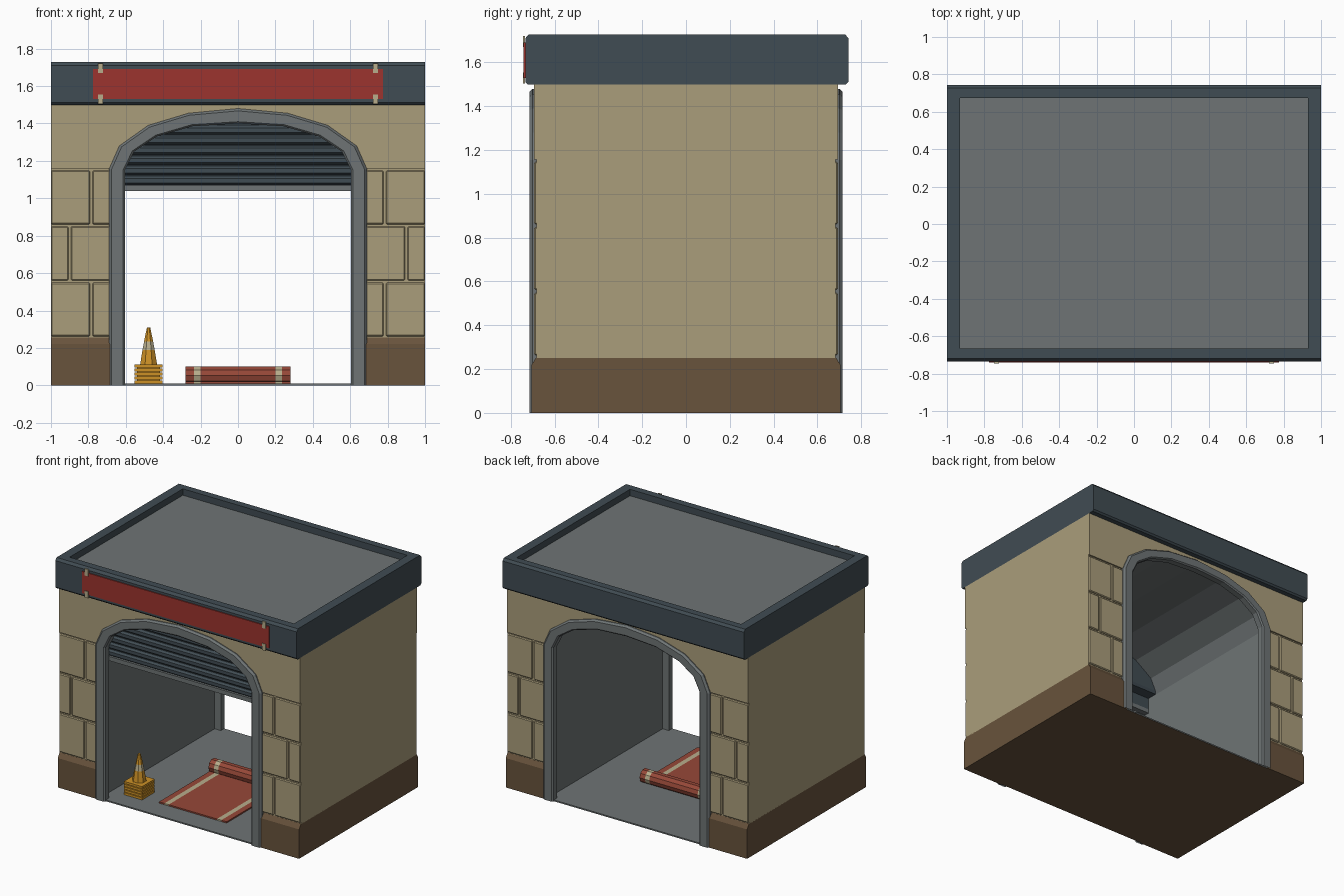
import bpy, bmesh, math
from mathutils import Vector

if "Cube" in bpy.data.objects:
    bpy.data.objects.remove(bpy.data.objects["Cube"], do_unlink=True)


def material(name, r, g, b):
    lin = [((c / 255 + 0.055) / 1.055) ** 2.4 for c in (r, g, b)] + [1]
    m = bpy.data.materials.new(name)
    m.use_nodes = True
    m.diffuse_color = lin
    m.node_tree.nodes["Principled BSDF"].inputs["Base Color"].default_value = lin
    return m


SAND = material("sandstone", 170, 157, 123)
BROWN = material("brown plinth", 104, 83, 60)
SLATE = material("slate blue", 64, 76, 83)
GREY = material("concrete grey", 110, 116, 117)
RED = material("banner red", 156, 52, 46)
RUG = material("rug red", 150, 72, 56)
ORANGE = material("cone orange", 205, 145, 38)
CREAM = material("cream", 184, 174, 140)


def finish(name, bm, mats, rule=None):
    bmesh.ops.recalc_face_normals(bm, faces=bm.faces[:])
    bm.normal_update()
    if rule:
        for f in bm.faces:
            f.material_index = rule(f.calc_center_median(), f.normal)
    me = bpy.data.meshes.new(name)
    bm.to_mesh(me)
    bm.free()
    for m in mats:
        me.materials.append(m)
    ob = bpy.data.objects.new(name, me)
    bpy.context.collection.objects.link(ob)
    return ob


def loft(name, rings, mats, rule=None, cap=True, closed=True):
    """Bridge successive point rings and optionally cap both ends."""
    bm = bmesh.new()
    vs = [[bm.verts.new(p) for p in ring] for ring in rings]
    n = len(rings[0])
    for a, b in zip(vs, vs[1:]):
        for i in range(n if closed else n - 1):
            j = (i + 1) % n
            bm.faces.new((a[i], a[j], b[j], b[i]))
    if cap:
        bm.faces.new(vs[0])
        bm.faces.new(vs[-1])
    return finish(name, bm, mats, rule)


def rect(x0, x1, y0, y1, z):
    return [(x0, y0, z), (x1, y0, z), (x1, y1, z), (x0, y1, z)]


def box(name, x, y, z, mats, rule=None, bevel=0):
    ob = loft(name, [rect(*x, *y, z[0]), rect(*x, *y, z[1])], mats, rule)
    if bevel:
        mod = ob.modifiers.new("edge", "BEVEL")
        mod.width, mod.segments = bevel, 1
    return ob


def prism_x(name, profile, x0, x1, mats, rule=None):
    return loft(name, [[(x, y, z) for y, z in profile] for x in (x0, x1)], mats, rule)


# Arch shape: t = 0 is the inner edge of the frame, t = 1 the outer edge
INNER = [(0.605, 1.15), (0.555, 1.25), (0.435, 1.33), (0.245, 1.385), (0, 1.40)]
OUTER = [(0.69, 1.155), (0.635, 1.28), (0.48, 1.39), (0.265, 1.455), (0, 1.48)]


def arch(t, foot):
    half = [tuple(Vector(a).lerp(Vector(b), t)) for a, b in zip(INNER, OUTER)]
    half = [(half[0][0], foot)] + half
    return half + [(-x, z) for x, z in reversed(half[:-1])]


TUNNEL = arch(0.6, 0)[0][0]


def lining(c, n):
    """Faces that line the tunnel are grey."""
    return int(abs(n.y) < 0.5 and abs(n.z) < 0.999 and abs(c.x) < 0.7 and c.z < 1.49)


# Upper wall with the arched vault
outline = [(-1, 1.158), (-1, 1.5), (1, 1.5), (1, 1.158)] + arch(0.6, 1.158)[1:-1]
outline[4] = (outline[4][0], 1.158)
outline[-1] = (outline[-1][0], 1.158)
loft("upper_wall", [[(x, y, z) for x, z in outline] for y in (-0.693, 0.693)],
     [SAND, GREY], lining)

# Lower walls, plinths and stone blocks on both sides
plinth = [(-0.705, 0), (-0.705, 0.22), (-0.683, 0.255), (0.683, 0.255), (0.705, 0.22), (0.705, 0)]
ROWS = [(0.262, 0.549, 0.785), (0.561, 0.849, 0.9), (0.861, 1.148, 0.785)]
for s, side in ((-1, "right"), (1, "left")):
    xs = sorted((s * TUNNEL, s))
    box(side + "_wall", xs, (-0.682, 0.682), (0.25, 1.16), [SAND, GREY], lining)
    prism_x(side + "_plinth", plinth, *xs, [BROWN, GREY], lining)
    for f, face in ((-1, "front"), (1, "back")):
        for z0, z1, joint in ROWS:
            for a, b in ((TUNNEL + 0.01, joint - 0.006), (joint + 0.006, 1)):
                box(f"{face}_{side}_stone_block", sorted((s * a, s * b)),
                    sorted((f * 0.66, f * 0.693)), (z0, z1), [SAND], bevel=0.006)

# Floor slab
box("floor", (-TUNNEL, TUNNEL), (-0.7, 0.7), (0, 0.01), [GREY, BROWN],
    lambda c, n: int(n.z < -0.5))

# Arched door frames, front and back
SECTION = [(0, 0.66), (0, 0.706), (0.12, 0.715), (0.84, 0.715), (1, 0.7), (1, 0.66)]
for f, face in ((-1, "front"), (1, "back")):
    strips = [[(x, f * y, z) for x, z in arch(t, 0)] for t, y in SECTION]
    loft(face + "_door_frame", strips + strips[:1], [GREY], cap=False, closed=False)

# Roof parapet with a recessed deck
Y0, Y1 = -0.734, 0.742
loft("roof", [rect(-1, 1, Y0 + 0.012, Y1 - 0.012, 1.5), rect(-1, 1, Y0, Y1, 1.512),
              rect(-1, 1, Y0, Y1, 1.71), rect(-1, 1, Y0 + 0.015, Y1 - 0.015, 1.728),
              rect(-0.93, 0.93, -0.665, 0.675, 1.728), rect(-0.93, 0.93, -0.665, 0.675, 1.68)],
     [SLATE, GREY], lambda c, n: int(n.z > 0.9 and c.z < 1.7))

# Banner and its clips
box("banner", (-0.775, 0.775), (-0.741, -0.733), (1.53, 1.692), [RED])
for x in (-0.735, 0.735):
    for z in (1.53, 1.695):
        box("banner_clip", (x - 0.014, x + 0.014), (-0.745, -0.736), (z - 0.025, z + 0.025), [CREAM])

# Roller shutter: sawtooth slats, bottom rail and roll housing
slats = [(-0.62, 1.07)]
pitch = 0.054
for i in range(6):
    z = 1.07 + i * pitch
    slats += [(-0.645, z), (-0.66, z + 0.012), (-0.66, z + 0.036), (-0.645, z + 0.048)]
slats.append((-0.62, 1.07 + 6 * pitch))
prism_x("shutter_slats", slats, -TUNNEL, TUNNEL, [SLATE])
box("shutter_rail", (-TUNNEL, TUNNEL), (-0.665, -0.62), (1.04, 1.072), [GREY])
prism_x("shutter_housing", [(-0.63, 1.16), (-0.54, 1.16), (-0.53, 1.18), (-0.53, 1.41), (-0.63, 1.41)],
        -TUNNEL, TUNNEL, [SLATE])

# Rug: flat sheet and roll, with cream stripes
EDGES = [-0.28, -0.236, -0.2, 0.2, 0.236, 0.28]


def stripe(c, n):
    return int(0.2 < abs(c.x) < 0.236)


sheet = [(-0.535, 0.008), (-0.535, 0.02), (0.1, 0.02), (0.1, 0.008)]
roll = [(0.1 + 0.05 * math.sin(math.tau * (i + 0.5) / 10),
         0.053 + 0.05 * math.cos(math.tau * (i + 0.5) / 10)) for i in range(10)]
for name, profile in (("rug_sheet", sheet), ("rug_roll", roll)):
    loft(name, [[(x, y, z) for y, z in profile] for x in EDGES], [RUG, CREAM], stripe)

# Stack of traffic cones: square bases under one cone with a pale band
CX, CY = -0.478, -0.485
for i in range(5):
    z = 0.01 + i * 0.021
    box("cone_base", (CX - 0.075, CX + 0.075), (CY - 0.075, CY + 0.075), (z, z + 0.016), [ORANGE])
box("cone_stack_core", (CX - 0.062, CX + 0.062), (CY - 0.062, CY + 0.062), (0.01, 0.1), [ORANGE])


def ring(r, z):
    return [(CX + r * math.cos(math.tau * (i + 0.5) / 8),
             CY + r * math.sin(math.tau * (i + 0.5) / 8), z) for i in range(8)]


loft("cone", [ring(0.05, 0.105), ring(0.035, 0.19), ring(0.026, 0.235), ring(0.01, 0.308)],
     [ORANGE, CREAM], lambda c, n: int(0.19 < c.z < 0.235))
